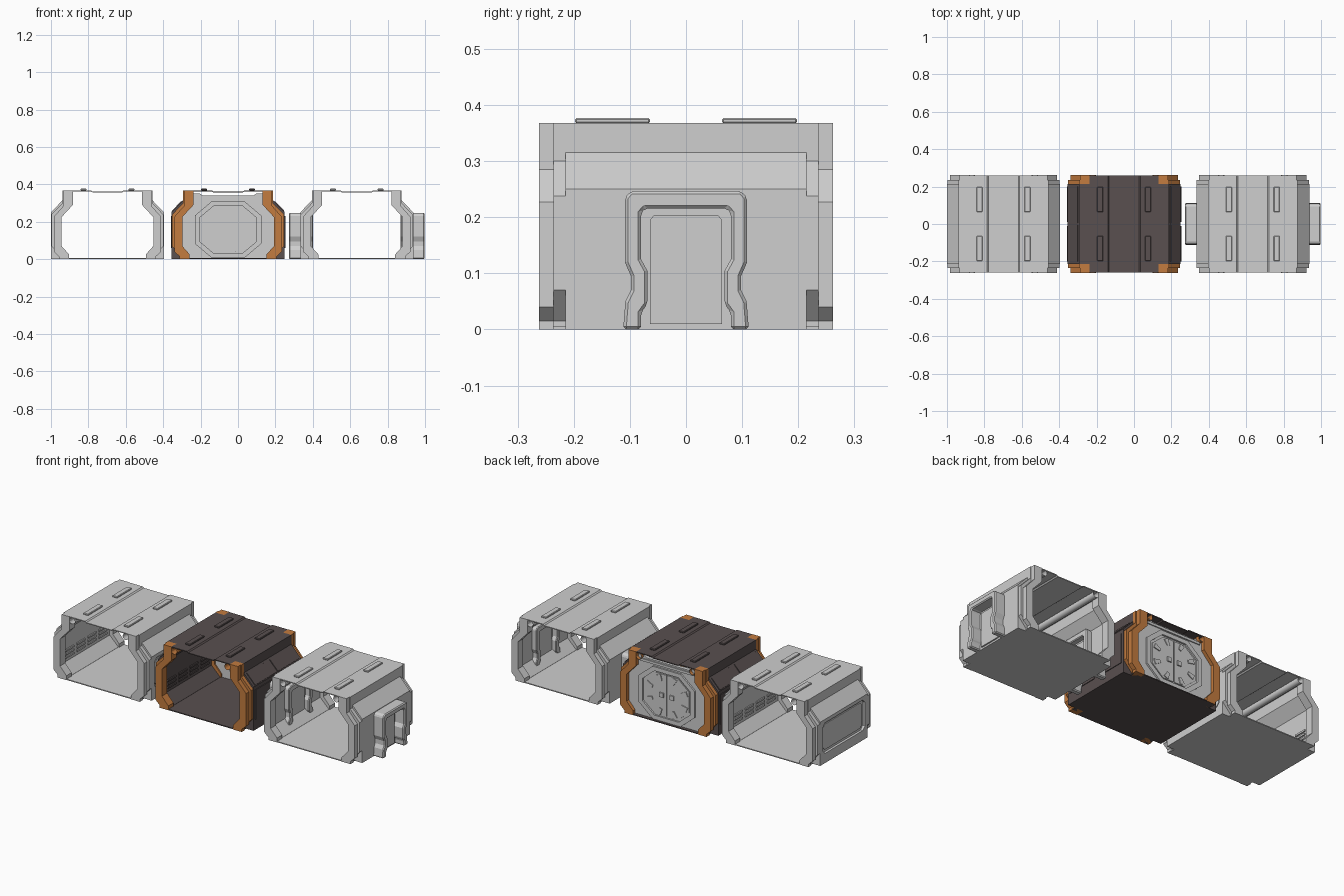
import bpy, bmesh, math

if "Cube" in bpy.data.objects:
    bpy.data.objects.remove(bpy.data.objects["Cube"])

def material(name, rgb):
    m = bpy.data.materials.new(name)
    m.diffuse_color = (*rgb, 1)
    m.use_nodes = True
    m.node_tree.nodes["Principled BSDF"].inputs["Base Color"].default_value = m.diffuse_color
    return m

GRAY = material("light gray", (0.62, 0.62, 0.62))
DARK = material("dark brown", (0.10, 0.08, 0.08))
ORANGE = material("orange", (0.55, 0.2, 0.05))

def prism(name, pts, a, b, axis, mat, bevel=0):
    """Extrude a closed profile: axis y takes (x,z) points, axis x takes (y,z)."""
    bm = bmesh.new()
    put = (lambda p, t: (p[0], t, p[1])) if axis == 'y' else (lambda p, t: (t, p[0], p[1]))
    f = bm.faces.new([bm.verts.new(put(p, a)) for p in pts])
    r = bmesh.ops.extrude_face_region(bm, geom=[f])
    d = (0, b - a, 0) if axis == 'y' else (b - a, 0, 0)
    bmesh.ops.translate(bm, vec=d, verts=[v for v in r['geom'] if isinstance(v, bmesh.types.BMVert)])
    bmesh.ops.recalc_face_normals(bm, faces=bm.faces)
    me = bpy.data.meshes.new(name)
    bm.to_mesh(me)
    bm.free()
    o = bpy.data.objects.new(name, me)
    bpy.context.collection.objects.link(o)
    me.materials.append(mat)
    if bevel:
        mod = o.modifiers.new("Bevel", 'BEVEL')
        mod.width, mod.segments, mod.limit_method = bevel, 1, 'ANGLE'
    return o

def box(name, x0, x1, y0, y1, z0, z1, mat, bevel=0):
    return prism(name, [(x0, z0), (x1, z0), (x1, z1), (x0, z1)], y0, y1, 'y', mat, bevel)

def tube(name, x, z, r, y0, y1, mat):
    """Open pipe along y."""
    bm = bmesh.new()
    rings = [[bm.verts.new((x + r * math.cos(i * math.tau / 16), y, z + r * math.sin(i * math.tau / 16)))
              for i in range(16)] for y in (y0, y1)]
    for i in range(16):
        j = (i + 1) % 16
        bm.faces.new((rings[0][i], rings[1][i], rings[1][j], rings[0][j]))
    bmesh.ops.recalc_face_normals(bm, faces=bm.faces)
    me = bpy.data.meshes.new(name)
    bm.to_mesh(me)
    bm.free()
    o = bpy.data.objects.new(name, me)
    bpy.context.collection.objects.link(o)
    me.materials.append(mat)
    for p in me.polygons:
        p.use_smooth = True

# Half cross-sections (x from module centre, z)
WALL = [(.302, 0), (.302, .25), (.24, .315), (.24, .368), (.215, .368),
        (.215, .305), (.265, .24), (.265, .06), (.21, .006), (.21, 0)]
INNER = [(.185, .368), (.185, .29), (.245, .225), (.245, .07), (.205, .025), (.205, 0)]
RING_WIDE = [(.25, 0), (.25, .015), (.3, .07), (.3, .238), (.24, .3), (.24, .368)] + INNER
RING_NARROW = [(.26, 0), (.26, .015), (.287, .04), (.287, .227), (.235, .285), (.235, .368)] + INNER

def side(pts, cx, s):
    return [(cx + s * x, z) for x, z in pts]

def shell(n, cx, body, trim):
    """Common corridor module: floor, roof, walls, end frames, pipes."""
    walls = []
    for s in (1, -1):
        walls.append(prism(n + "_wall", side(WALL, cx, s), -.215, .215, 'y', body))
        for e in (1, -1):
            prism(n + "_wide_frame", side(RING_WIDE, cx, s), e * .215, e * .236, 'y', trim)
            prism(n + "_narrow_frame", side(RING_NARROW, cx, s), e * .236, e * .262, 'y', trim)
            # raised roof plates
            a, b = sorted((e * .064, e * .198))
            box(n + "_roof_plate", cx + s * .128 - .016, cx + s * .128 + .016, a, b, .367, .377, body, .003)
        tube(n + "_pipe", cx + s * .169, .348, .018, -.262, .262, trim)
    # roof with a slightly sunken centre strip
    top = [(-.222, .368), (-.087, .368), (-.08, .362), (.08, .362), (.087, .368), (.222, .368)]
    under = [(x, z - .005) for x, z in reversed(top)]
    prism(n + "_roof", side(top + under, cx, 1), -.215, .215, 'y', body)
    for e in (1, -1):
        ends = [(max(-.187, min(.187, x)), z) for x, z in top + under]
        prism(n + "_roof_end", side(ends, cx, 1), e * .215, e * .26, 'y', body)
    for k, (w, d) in enumerate([(.3, .215), (.25, .236), (.255, .26)]):
        box(n + "_floor", cx - w, cx + w, -d, d, 0, .004 + k * .0007, body)
    return walls

def vents(n, cx, mat, z0):
    """Slatted vents on the inner walls."""
    for s in (1, -1):
        for i in range(4):
            y = -.15 + i * .1
            for j in range(3):
                z = z0 + j * .02
                x0, x1 = sorted((cx + s * .258, cx + s * .266))
                box(n + "_vent_slat", x0, x1, y - .036, y + .036, z, z + .01, mat)

# Left module: long recessed windows in both sides
A = -.698
for s, wall in zip((1, -1), shell("window_module", A, GRAY, GRAY)):
    def pane(w, lo, hi, c):
        return [(-w + c, lo), (w - c, lo), (w, lo + c), (w, hi - c), (w - c, hi), (-w + c, hi), (-w, hi - c), (-w, lo + c)]
    cut = prism("window_cutter", pane(.19, .055, .23, .02), A + s * .288, A + s * .33, 'x', GRAY)
    cut.hide_render = True
    cut.hide_viewport = True
    mod = wall.modifiers.new("Recess", 'BOOLEAN')
    mod.object, mod.operation = cut, 'DIFFERENCE'
    prism("window_pane", pane(.175, .07, .215, .015), A + s * .286, A + s * .293, 'x', GRAY)
vents("window_module", A, GRAY, .08)

# Middle module: dark shell, orange frames, bulkhead at the back
B = -.053
shell("airlock_module", B, DARK, ORANGE)
vents("airlock_module", B, DARK, .08)
for s in (1, -1):
    slope = [(.298, .252), (.302, .257), (.25, .311), (.245, .307)]
    for e in (1, -1):
        prism("slope_panel", side(slope, B, s), e * .006, e * .2, 'y', DARK)
        prism("side_panel", [(e * .01, .06), (e * .2, .06), (e * .2, .23), (e * .01, .23)],
              B + s * .3, B + s * .306, 'x', DARK)

half = [(.21, .004), (.21, .025), (.25, .07), (.25, .225), (.19, .29), (.19, .35), (.15, .35), (.135, .34)]
prism("bulkhead", side(half, B, 1) + side(half, B, -1)[::-1], .222, .242, 'y', GRAY)

def octagon(w, h, cz=.158, k=.5):
    q = [(w, -h * k), (w, h * k), (w * k, h), (-w * k, h), (-w, h * k), (-w, -h * k), (-w * k, -h), (w * k, -h)]
    return [(B + x, cz + z) for x, z in q]

big, small = octagon(.178, .15), octagon(.152, .127)
for i in range(8):
    j = (i + 1) % 8
    prism("hatch_ring", [big[i], big[j], small[j], small[i]], .212, .252, 'y', GRAY)
    # radial locking lugs across the ring
    a = i * math.tau / 8 + math.tau / 16
    c, t = math.cos(a), math.sin(a)
    lug = [(B + r * c * 1.15 - q * t, .158 + r * t + q * c) for r, q in
           [(.085, -.008), (.12, -.014), (.12, .014), (.085, .008)]]
    prism("hatch_lug", lug, .212, .252, 'y', GRAY)
for s in (1, -1):
    leaf = [(.004, .04), (.07, .04), (.14, .1), (.14, .216), (.07, .276), (.004, .276)]
    prism("hatch_leaf", side(leaf, B, s), .217, .247, 'y', GRAY)
    handle = [(.02, .145), (.045, .145), (.045, .17), (.02, .17)]
    prism("hatch_handle", side(handle, B, s), .21, .254, 'y', GRAY)
box("bulkhead_beam", B - .17, B + .17, .216, .248, .318, .332, GRAY)

# Right module: protruding doorways at both sides
C = .635
shell("door_module", C, GRAY, GRAY)
OUT = [(.112, 0), (.108, .05), (.098, .07), (.098, .095), (.109, .12), (.109, .235), (.098, .247)]
IN = [(.08, 0), (.08, .03), (.069, .045), (.069, .105), (.08, .125), (.08, .208), (.073, .216)]
mirror = lambda pts: [(-y, z) for y, z in pts]
arch = OUT + mirror(OUT)[::-1] + mirror(IN) + IN[::-1]
for s in (1, -1):
    prism("doorway_arch", arch, C + s * .295, C + s * .363, 'x', GRAY, .006)
    prism("inner_doorway_arch", arch, C + s * .27, C + s * .235, 'x', GRAY, .004)
    panel = [(.064, .01), (.064, .195), (.058, .203)]
    prism("door_panel", panel + mirror(panel)[::-1], C + s * .3, C + s * .31, 'x', GRAY)
    inner = [(.064, .01), (.064, .203)]
    prism("inner_door_panel", inner + mirror(inner)[::-1], C + s * .267, C + s * .258, 'x', GRAY)
